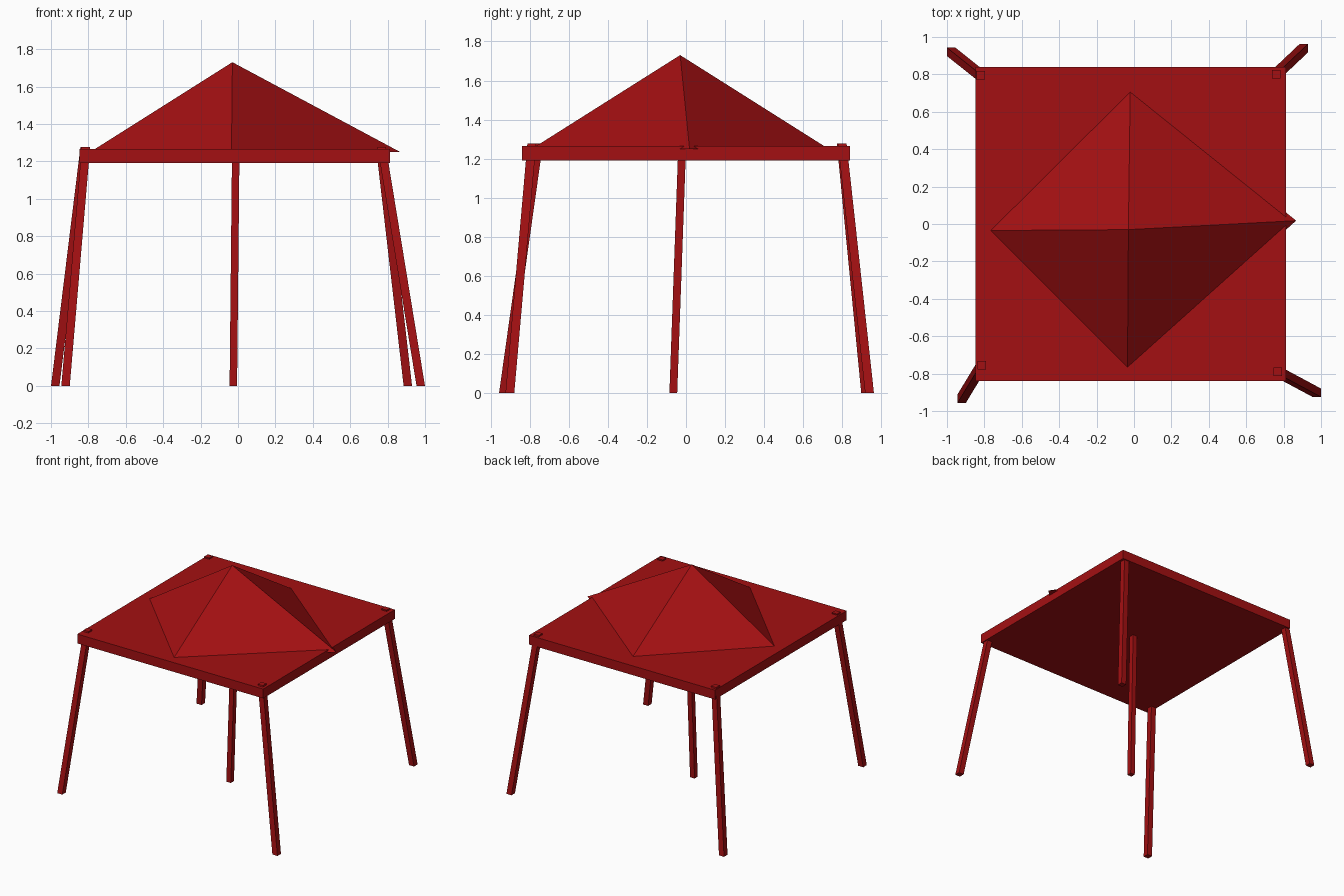
import bpy
import bmesh
from mathutils import Vector

old = bpy.data.objects.get("Cube")
if old:
    bpy.data.objects.remove(old, do_unlink=True)

# Single paint colour
red = bpy.data.materials.new("dark_red")
red.use_nodes = True
colour = (0.37, 0.005, 0.006, 1)
red.diffuse_color = colour
red.node_tree.nodes["Principled BSDF"].inputs["Base Color"].default_value = colour


def finish(name, bm):
    bmesh.ops.recalc_face_normals(bm, faces=bm.faces)
    mesh = bpy.data.meshes.new(name)
    bm.to_mesh(mesh)
    bm.free()
    mesh.materials.append(red)
    obj = bpy.data.objects.new(name, mesh)
    bpy.context.scene.collection.objects.link(obj)
    return obj


def square(centre, size):
    h = size / 2
    return [Vector(centre) + Vector((sx * h, sy * h, 0))
            for sx, sy in ((-1, -1), (1, -1), (1, 1), (-1, 1))]


def leaning_post(name, foot, head, size):
    """Square post with level ends, leaning from foot to head."""
    bm = bmesh.new()
    low = [bm.verts.new(p) for p in square(foot, size)]
    high = [bm.verts.new(p) for p in square(head, size)]
    bm.faces.new(low)
    bm.faces.new(high)
    for i in range(4):
        j = (i + 1) % 4
        bm.faces.new((low[i], low[j], high[j], high[i]))
    return finish(name, bm)


# Flat deck
bm = bmesh.new()
bmesh.ops.create_cube(bm, size=1)
bmesh.ops.scale(bm, vec=(1.66, 1.68, 0.075), verts=bm.verts)
bmesh.ops.translate(bm, vec=(-0.017, 0, 1.228), verts=bm.verts)
finish("canopy_deck", bm)

# Splayed corner legs, poking just through the deck
legs = {
    "front_right_leg": ((-0.922, -0.935), (-0.813, -0.755)),
    "front_left_leg": ((0.977, -0.902), (0.768, -0.79)),
    "back_right_leg": ((-0.977, 0.92), (-0.82, 0.795)),
    "back_left_leg": ((0.908, 0.94), (0.76, 0.8)),
}
for name, (foot, head) in legs.items():
    leaning_post(name, (*foot, 0), (*head, 1.277), 0.045)

# Centre pole
leaning_post("centre_pole", (-0.025, -0.065, 0), (-0.012, -0.02, 1.25), 0.04)

# Uneven four-sided roof
bm = bmesh.new()
apex = bm.verts.new((-0.03, -0.03, 1.73))
rim = [bm.verts.new((x, y, 1.25)) for x, y in
       ((-0.79, -0.035), (-0.035, -0.79), (0.867, 0.018), (-0.02, 0.73))]
bm.faces.new(rim)
for i in range(4):
    bm.faces.new((rim[i], rim[(i + 1) % 4], apex))
finish("pyramid_roof", bm)
